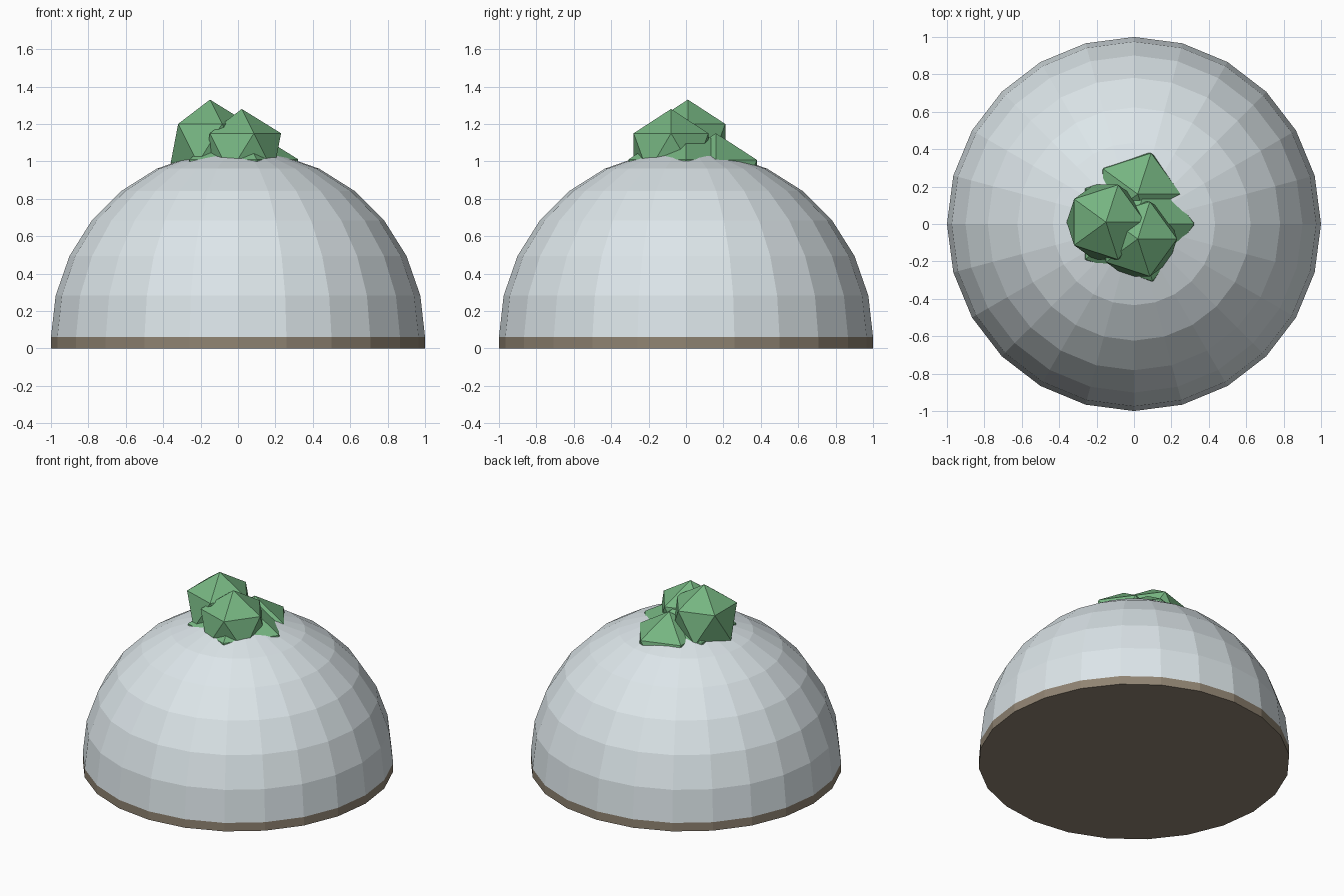
import bpy, bmesh

if "Cube" in bpy.data.objects:
    bpy.data.objects.remove(bpy.data.objects["Cube"])


def material(name, color):
    m = bpy.data.materials.new(name)
    m.diffuse_color = (*color, 1)
    m.use_nodes = True
    m.node_tree.nodes["Principled BSDF"].inputs["Base Color"].default_value = m.diffuse_color
    return m


def finish(name, mat):
    ob = bpy.context.object
    ob.name = name
    ob.data.name = name
    ob.data.materials.append(mat)
    return ob


glass = material("pale_glass", (0.72, 0.79, 0.82))
wood = material("base_brown", (0.28, 0.23, 0.17))
bark = material("bark", (0.25, 0.15, 0.08))
leaf = material("leaf_green", (0.18, 0.46, 0.22))

BASE_H = 0.06

# Base disc
bpy.ops.mesh.primitive_cylinder_add(vertices=24, radius=1, depth=BASE_H,
                                    location=(0, 0, BASE_H / 2))
finish("base_disc", wood)

# Dome: upper half of a faceted sphere
bpy.ops.mesh.primitive_uv_sphere_add(segments=24, ring_count=14, radius=1,
                                     location=(0, 0, BASE_H))
dome = finish("dome", glass)
bm = bmesh.new()
bm.from_mesh(dome.data)
bmesh.ops.delete(bm, geom=[v for v in bm.verts if v.co.z < -0.01], context='VERTS')
bm.to_mesh(dome.data)
bm.free()

# Trunk inside the dome, carrying the foliage
bpy.ops.mesh.primitive_cone_add(vertices=8, radius1=0.1, radius2=0.07, depth=0.6,
                                location=(0, 0, BASE_H + 0.3))
finish("trunk", bark)

# Foliage clumps breaking through the top of the dome
clumps = [
    ("foliage_centre", (0, 0, 0.85), 0.36),
    ("foliage_left", (-0.15, 0.01, 1.095), 0.235),
    ("foliage_front", (0.02, -0.08, 1.045), 0.235),
    ("foliage_back", (0.02, 0.16, 0.893), 0.257),
]
for name, loc, r in clumps:
    bpy.ops.mesh.primitive_ico_sphere_add(subdivisions=1, radius=r, location=loc)
    finish(name, leaf)
